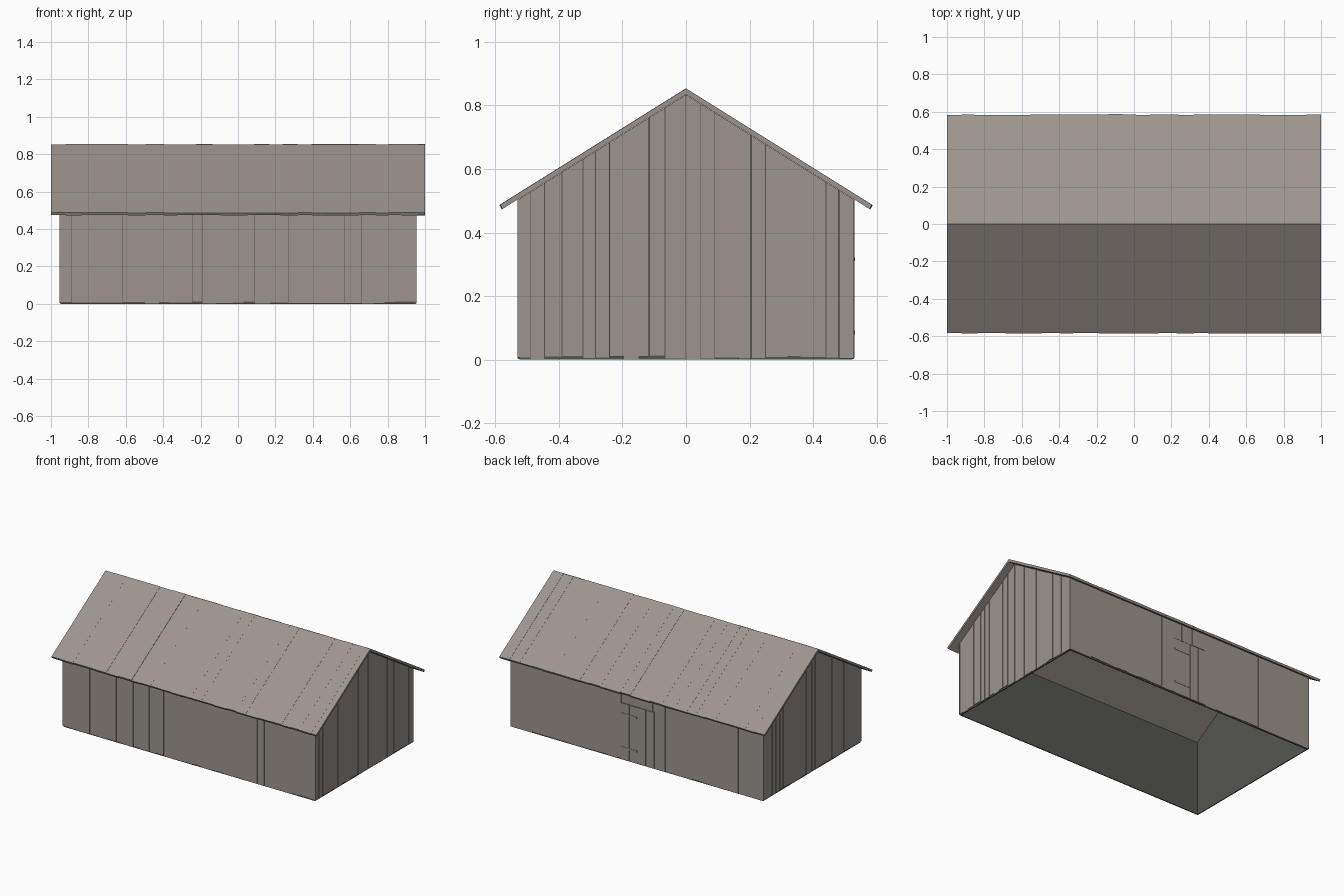
import bpy, bmesh, random
from mathutils import Vector

random.seed(7)
if "Cube" in bpy.data.objects:
    bpy.data.objects.remove(bpy.data.objects["Cube"])

HX, HY = 0.955, 0.53          # wall half length and half width
SLOPE = 0.625
UNDER, THICK = 0.835, 0.018   # underside of ridge, vertical roof thickness
BOARD = 0.008                 # wall board thickness


def material(name, rgb):
    m = bpy.data.materials.new(name)
    m.use_nodes = True
    m.diffuse_color = (*rgb, 1)
    m.node_tree.nodes["Principled BSDF"].inputs["Base Color"].default_value = (*rgb, 1)
    return m


wood = material("weathered wood", (0.34, 0.30, 0.27))
lining = material("dark lining", (0.09, 0.09, 0.078))


def prism(bm, pts, depth):
    """Solid made by sweeping a flat outline along a vector."""
    a = [bm.verts.new(p) for p in pts]
    b = [bm.verts.new(Vector(p) + Vector(depth)) for p in pts]
    bm.faces.new(a)
    bm.faces.new(b[::-1])
    for i in range(len(a)):
        j = (i + 1) % len(a)
        bm.faces.new((a[j], a[i], b[i], b[j]))


def finish(bm, name, mat):
    bmesh.ops.recalc_face_normals(bm, faces=bm.faces)
    me = bpy.data.meshes.new(name)
    bm.to_mesh(me)
    bm.free()
    me.materials.append(mat)
    ob = bpy.data.objects.new(name, me)
    bpy.context.collection.objects.link(ob)
    return ob


def roof_z(y):
    return UNDER - SLOPE * abs(y)


def random_seams(lo, hi, small, large):
    seams = [lo]
    while seams[-1] < hi - large:
        seams.append(seams[-1] + random.uniform(small, large))
    return seams + [hi]


def long_wall(name, side, openings=()):
    bm = bmesh.new()
    seams = sorted(random_seams(-HX, HX, 0.05, 0.1) + [e for o in openings for e in o[:2]])
    for x0, x1 in zip(seams, seams[1:]):
        z0 = random.uniform(0.002, 0.012)
        for left, right, top in openings:
            if left <= (x0 + x1) / 2 <= right:
                z0 = top
        y = side * (HY - random.uniform(0, 0.004))
        g = random.choice((0, 0, 0.001))
        z1 = roof_z(y) - 0.001
        prism(bm, [(x0 + g, y, z0), (x1 - g, y, z0), (x1 - g, y, z1), (x0 + g, y, z1)],
              (0, -side * BOARD, 0))
    return finish(bm, name, wood)


def gable_wall(name, side, seams):
    bm = bmesh.new()
    for y0, y1 in zip(seams, seams[1:]):
        g = random.choice((0, 0.001, 0.002))
        y0, y1 = y0 + g, y1 - g
        z0 = random.uniform(0.002, 0.013)
        x = side * (HX - random.uniform(0, 0.004))
        top = [y1, 0, y0] if y0 < 0 < y1 else [y1, y0]
        pts = [(x, y0, z0), (x, y1, z0)] + [(x, y, roof_z(y) - 0.001) for y in top]
        prism(bm, pts, (-side * BOARD, 0, 0))
    return finish(bm, name, wood)


def roof_side(name, side):
    bm = bmesh.new()
    seams = random_seams(-1, 1, 0.065, 0.1)
    for x0, x1 in zip(seams, seams[1:]):
        lift = random.uniform(-0.002, 0.001)
        e = 0.579 + random.uniform(-0.003, 0.001)
        top = UNDER + THICK + lift
        pts = [(x0, 0, UNDER), (x0, 0, top),
               (x0, side * (e + 0.007), top - SLOPE * (e + 0.007)),
               (x0, side * e, roof_z(e))]
        prism(bm, pts, (x1 - x0, 0, 0))
    return finish(bm, name, wood)


# Dark lining: four thin sheets behind the boards, open below
bm = bmesh.new()
ix, iy, sheet = HX - 0.006, HY - 0.006, 0.006
for s in (-1, 1):
    z = roof_z(iy) - 0.001
    prism(bm, [(-ix, s * iy, 0), (ix, s * iy, 0), (ix, s * iy, z), (-ix, s * iy, z)],
          (0, -s * sheet, 0))
    prism(bm, [(s * ix, -iy, 0), (s * ix, iy, 0), (s * ix, iy, z),
               (s * ix, 0, UNDER - 0.001), (s * ix, -iy, z)], (-s * sheet, 0, 0))
finish(bm, "inner_lining", lining)

# Board walls
DOOR = (-0.13, 0.12, 0.39)
long_wall("front_wall", -1)
long_wall("back_wall", 1, [DOOR])
gable_wall("left_gable", 1, [-HY, -0.49, -0.445, -0.39, -0.325, -0.285, -0.24, -0.195, -0.15,
                             -0.115, -0.065, 0, 0.045, 0.09, 0.165, 0.205, 0.25, 0.32, 0.36,
                             0.44, 0.48, HY])
gable_wall("right_gable", -1, random_seams(-HY, HY, 0.035, 0.075))

# Back door: boards with two short straps
bm = bmesh.new()
left, right, top = DOOR
step = (right - left) / 4
for i in range(4):
    x0, x1 = left + i * step + 0.001, left + (i + 1) * step - 0.001
    y = HY - 0.001 * (i % 2)
    prism(bm, [(x0, y, 0.006), (x1, y, 0.006), (x1, y, top - 0.003), (x0, y, top - 0.003)],
          (0, -BOARD, 0))
finish(bm, "back_door", wood)
bm = bmesh.new()
for z in (0.08, 0.31):
    prism(bm, [(0, HY, z), (right, HY, z), (right, HY, z + 0.012), (0, HY, z + 0.012)],
          (0, 0.002, 0))
finish(bm, "door_straps", wood)

# Roof boards
roof_side("front_roof", -1)
roof_side("back_roof", 1)
